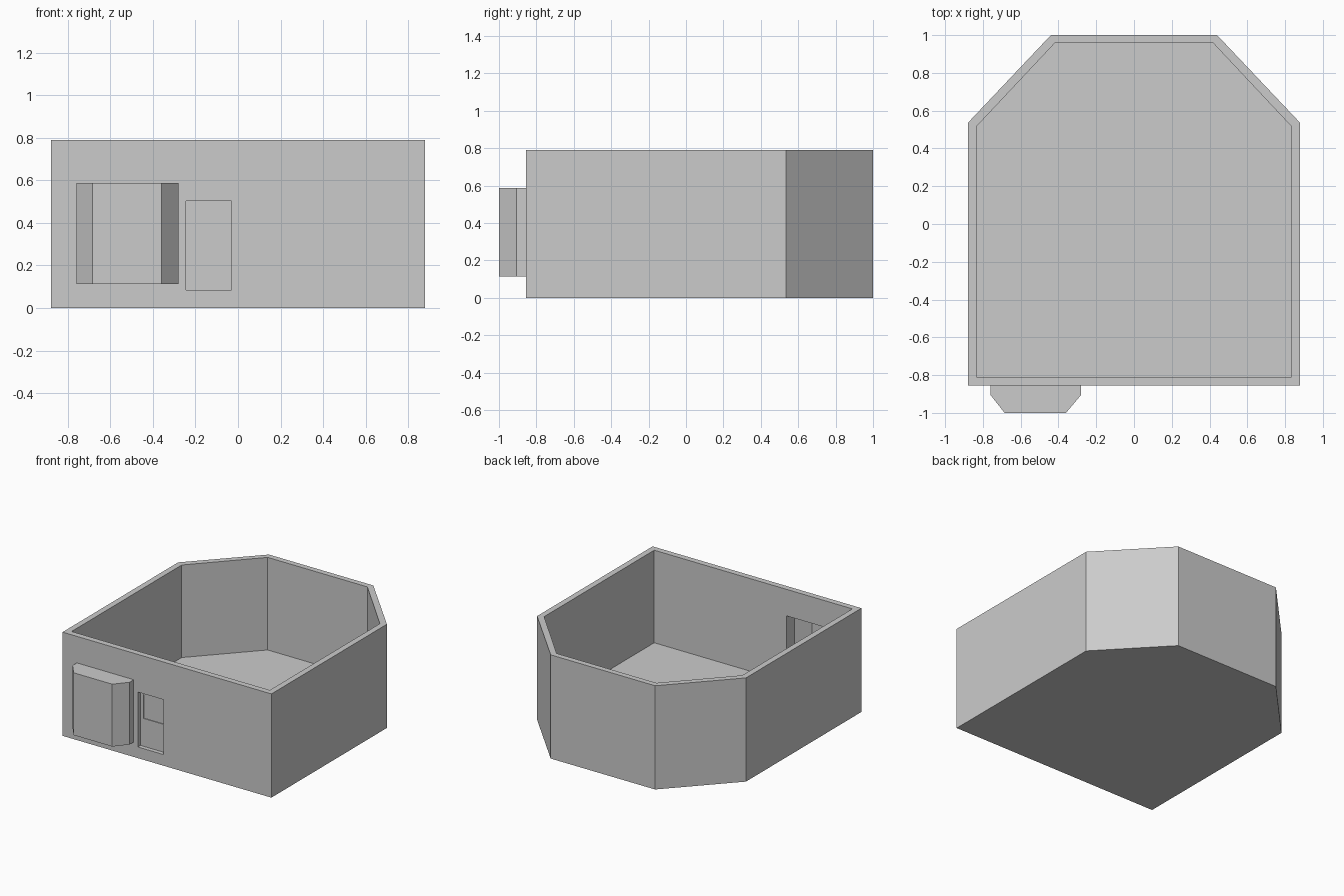
import bpy, bmesh

if "Cube" in bpy.data.objects:
    bpy.data.objects.remove(bpy.data.objects["Cube"])


def prism(name, pts, z0, z1, open_edge=None):
    """Extrude a plan outline (counter-clockwise) from z0 to z1; optionally leave one side open."""
    bm = bmesh.new()
    lo = [bm.verts.new((x, y, z0)) for x, y in pts]
    hi = [bm.verts.new((x, y, z1)) for x, y in pts]
    bm.faces.new(lo[::-1])
    bm.faces.new(hi)
    n = len(pts)
    for i in range(n):
        if i != open_edge:
            j = (i + 1) % n
            bm.faces.new((lo[i], lo[j], hi[j], hi[i]))
    mesh = bpy.data.meshes.new(name)
    bm.to_mesh(mesh)
    bm.free()
    ob = bpy.data.objects.new(name, mesh)
    bpy.context.collection.objects.link(ob)
    return ob


def box(name, x0, x1, y0, y1, z0, z1):
    return prism(name, [(x0, y0), (x1, y0), (x1, y1), (x0, y1)], z0, z1)


def cut(target, cutter):
    """Apply a boolean difference and discard the cutter."""
    mod = target.modifiers.new("cut", 'BOOLEAN')
    mod.operation, mod.solver, mod.object = 'DIFFERENCE', 'EXACT', cutter
    bpy.context.view_layer.objects.active = target
    bpy.ops.object.modifier_apply(modifier=mod.name)
    bpy.data.objects.remove(cutter, do_unlink=True)


def room_outline(w, front, side, corner, back):
    """Rectangle with the two back corners chamfered."""
    right = [(w, front), (w, side), (corner, back)]
    return right + [(-x, y) for x, y in reversed(right)]


FRONT, INNER = -0.855, -0.81
FLOOR = 0.085
BAY_Z = (0.113, 0.588)
DOOR = (-0.245, -0.03)

# open-topped room: floor and walls
room = prism("room_walls", room_outline(0.88, FRONT, 0.535, 0.44, 1.0), 0, 0.79)
cut(room, prism("room_cutter", room_outline(0.835, INNER, 0.515, 0.42, 0.957), FLOOR, 1.0))

# openings in the front wall
cut(room, box("bay_cutter", -0.76, -0.28, -0.9, -0.75, *BAY_Z))
cut(room, box("door_cutter", *DOOR, -0.9, -0.75, FLOOR, 0.503))

# thin bay window shell, open to the room
prism("bay_window", [(-0.76, FRONT), (-0.76, -0.905), (-0.685, -1.0), (-0.36, -1.0),
                     (-0.28, -0.905), (-0.28, FRONT)], *BAY_Z, open_edge=5)

# door set back in its opening, with a sunken upper pane
door = box("door", *DOOR, -0.823, INNER, FLOOR, 0.503)
cut(door, box("pane_cutter", DOOR[0] + 0.025, DOOR[1] - 0.025, -0.9, -0.817, 0.297, 0.478))
